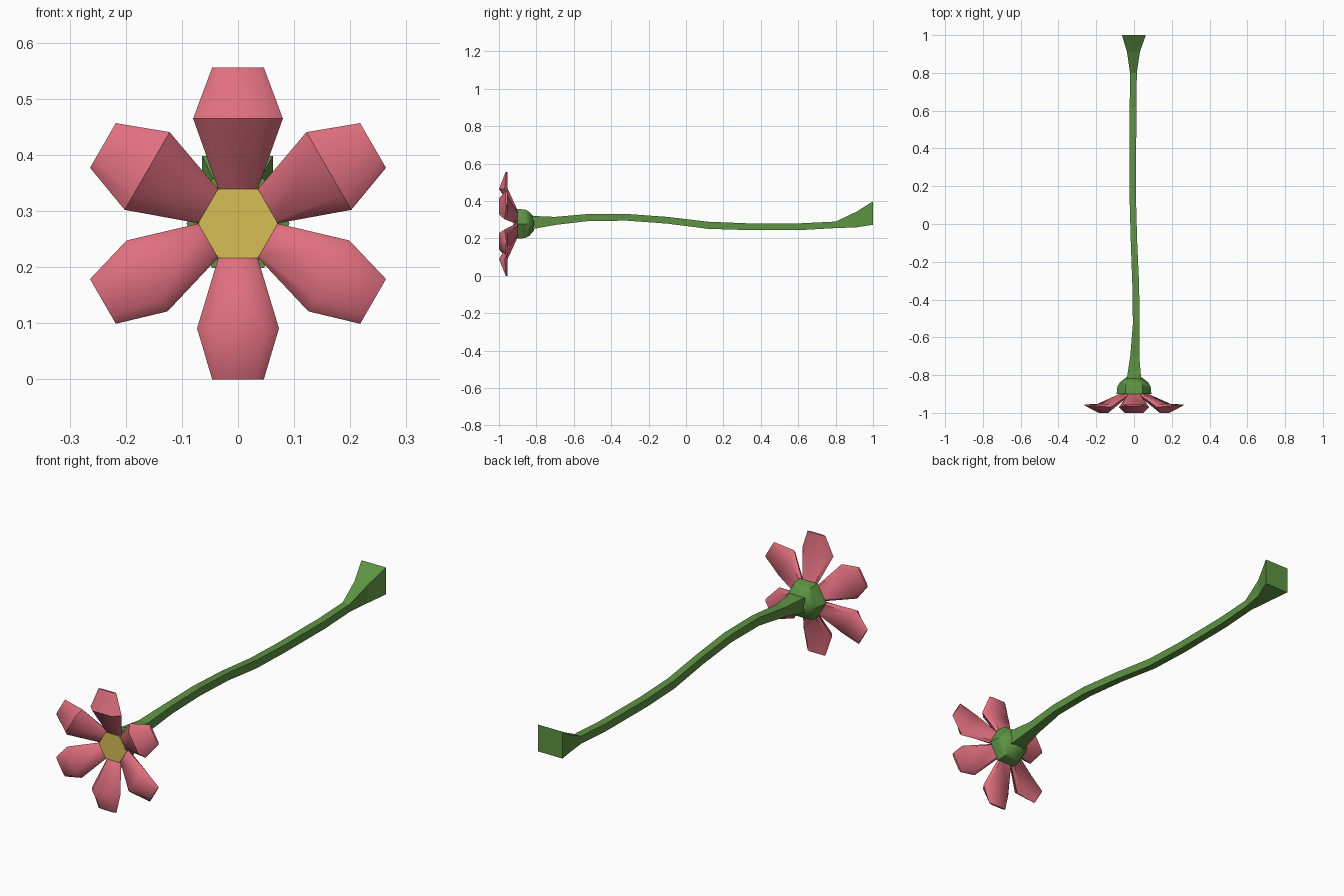
import bpy, bmesh, math
from mathutils import Vector

if "Cube" in bpy.data.objects:
    bpy.data.objects.remove(bpy.data.objects["Cube"])

CZ = 0.278  # height of the flower's centre


def material(name, rgb):
    m = bpy.data.materials.new(name)
    m.diffuse_color = (*rgb, 1)
    m.use_nodes = True
    m.node_tree.nodes["Principled BSDF"].inputs["Base Color"].default_value = m.diffuse_color
    return m


pink = material("petal pink", (0.74, 0.16, 0.21))
yellow = material("centre yellow", (0.68, 0.52, 0.09))
green = material("stem green", (0.11, 0.29, 0.055))


def loft(name, rings, mat, smooth=None):
    """Skin a list of equal-length point rings and cap both ends."""
    bm = bmesh.new()
    rows = [[bm.verts.new(p) for p in ring] for ring in rings]
    n = len(rows[0])
    for a, b in zip(rows, rows[1:]):
        for i in range(n):
            j = (i + 1) % n
            bm.faces.new((a[i], a[j], b[j], b[i]))
    bm.faces.new(rows[0])
    bm.faces.new(rows[-1])
    bmesh.ops.recalc_face_normals(bm, faces=bm.faces)
    me = bpy.data.meshes.new(name)
    bm.to_mesh(me)
    bm.free()
    me.materials.append(mat)
    ob = bpy.data.objects.new(name, me)
    bpy.context.collection.objects.link(ob)
    if smooth:
        bpy.ops.object.select_all(action='DESELECT')
        ob.select_set(True)
        bpy.context.view_layer.objects.active = ob
        bpy.ops.object.shade_smooth_by_angle(angle=math.radians(smooth))
    return ob


def hexagon(radius, y):
    return [Vector((radius * math.cos(k * math.pi / 3), y,
                    CZ + radius * math.sin(k * math.pi / 3))) for k in range(6)]


# Petals: bulging front, thin tip, back resting on the calyx
def petal(index, width):
    a = math.radians(90 + 60 * index)
    out = Vector((math.cos(a), 0, math.sin(a)))
    side = Vector((-math.sin(a), 0, math.cos(a)))
    # radius, half width, front half width, front y, edge y, back y
    rows = [(0.061, 0.035, 0.030, -0.920, -0.908, -0.895),
            (0.187, width, 0.050, -1.000, -0.970, -0.953),
            (0.278, 0.046, 0.030, -0.964, -0.960, -0.955)]
    rings = []
    for r, w, f, yf, ye, yb in rows:
        section = [(-w, ye), (-f, yf), (f, yf), (w, ye), (w * 0.8, yb), (-w * 0.8, yb)]
        rings.append([out * r + side * u + Vector((0, y, CZ)) for u, y in section])
    loft(f"petal_{index + 1}", rings, pink, 50)


for i in range(6):
    petal(i, 0.073 if i in (2, 3, 4) else 0.08)

# Yellow centre, recessed between the petals
loft("flower_centre", [hexagon(0.071, -0.90), hexagon(0.071, -0.922)], yellow)

# Green calyx dome behind the petals
loft("calyx", [hexagon(r, y) for r, y in
               ((0.092, -0.90), (0.088, -0.86), (0.074, -0.838), (0.042, -0.812))],
     green, 50)

# Square stem: y, x centre, half width, bottom z, top z
stem = [(-0.82, 0.0, 0.038, 0.250, 0.320), (-0.70, 0.004, 0.024, 0.272, 0.315),
        (-0.53, 0.012, 0.018, 0.292, 0.330), (-0.32, 0.009, 0.018, 0.295, 0.331),
        (-0.10, 0.000, 0.017, 0.279, 0.315), (0.12, -0.006, 0.017, 0.251, 0.289),
        (0.32, -0.007, 0.018, 0.245, 0.281), (0.62, -0.005, 0.018, 0.245, 0.281),
        (0.80, -0.003, 0.018, 0.255, 0.290), (0.91, -0.003, 0.034, 0.259, 0.342),
        (1.00, -0.001, 0.063, 0.273, 0.398)]
loft("stem", [[(x - w, y, lo), (x + w, y, lo), (x + w, y, hi), (x - w, y, hi)]
              for y, x, w, lo, hi in stem], green)
